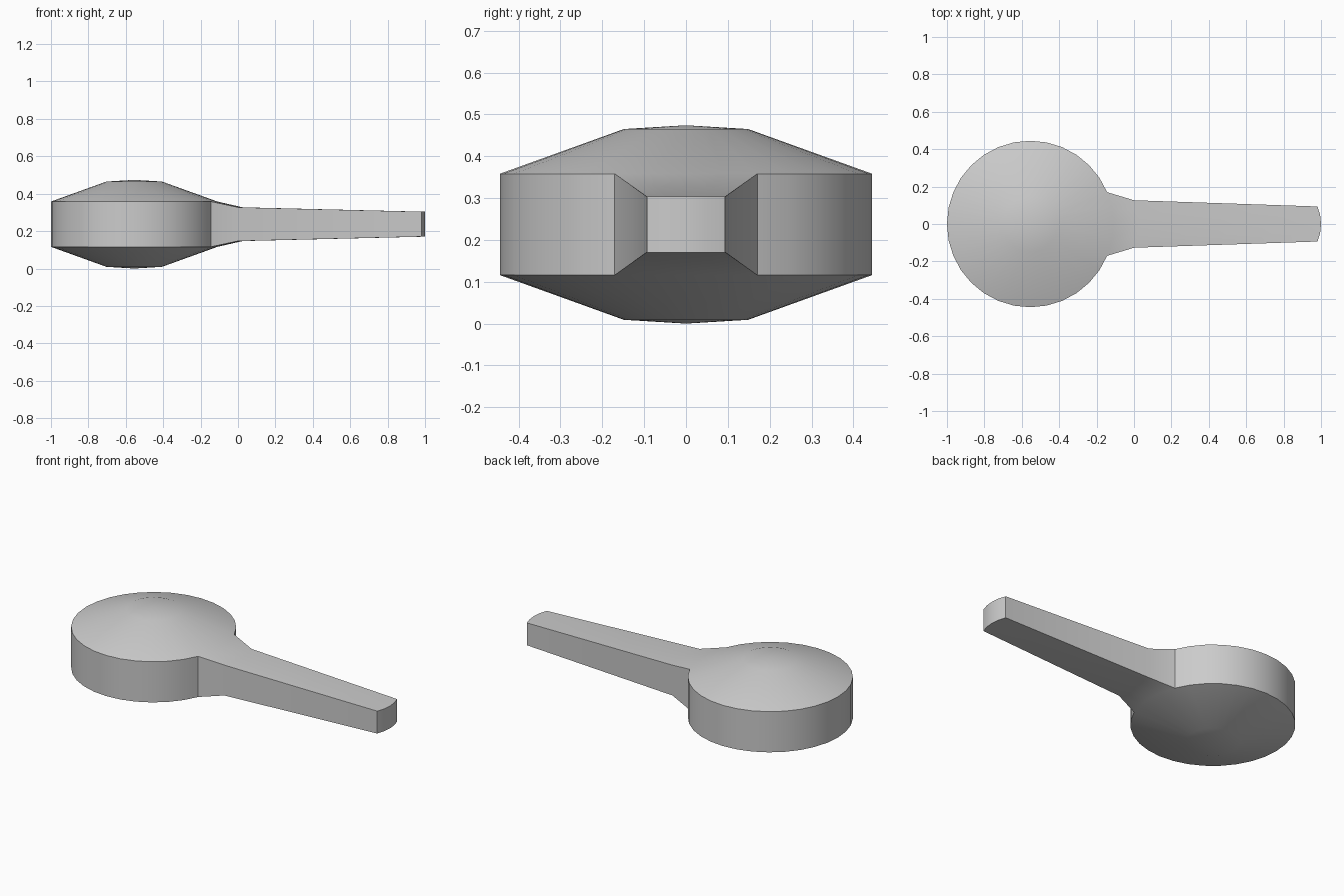
import bpy, bmesh
from math import cos, sin, pi, radians

cube = bpy.data.objects.get("Cube")
if cube:
    bpy.data.objects.remove(cube, do_unlink=True)

SEGMENTS = 32
HEAD_X, RADIUS, MID_Z = -0.555, 0.445, 0.237
WALL, SHOULDER, APEX = 0.121, 0.228, 0.237   # half heights of the head
ARC = (-2, -1, 0, 1, 2)                      # rim columns that feed the handle

grey = bpy.data.materials.new("plain grey")
grey.use_nodes = True
colour = (0.6, 0.6, 0.6, 1)
grey.diffuse_color = colour
grey.node_tree.nodes["Principled BSDF"].inputs["Base Color"].default_value = colour

bm = bmesh.new()


def ring(radius, height):
    return [bm.verts.new((HEAD_X + radius * cos(2 * pi * i / SEGMENTS),
                          radius * sin(2 * pi * i / SEGMENTS), MID_Z + height))
            for i in range(SEGMENTS)]


# Round head: wall, sloping shoulder and shallow cap on both sides
rims = []
for side in (1, -1):
    rim = ring(RADIUS, side * WALL)
    inner = ring(RADIUS / 3, side * SHOULDER)
    tip = bm.verts.new((HEAD_X, 0, MID_Z + side * APEX))
    for i in range(SEGMENTS):
        j = (i + 1) % SEGMENTS
        bm.faces.new((rim[i], rim[j], inner[j], inner[i]))
        bm.faces.new((inner[i], inner[j], tip))
    rims.append(rim)
for i in range(SEGMENTS):
    if i not in (0, 1, SEGMENTS - 2, SEGMENTS - 1):
        j = (i + 1) % SEGMENTS
        bm.faces.new((rims[1][i], rims[1][j], rims[0][j], rims[0][i]))


# Handle: the open patch of wall, carried outward and scaled down
def section(scale, front_x):
    rows = []
    for side in (1, -1):
        row = []
        for i in ARC:
            a = 2 * pi * i / SEGMENTS
            row.append(bm.verts.new((front_x - scale * RADIUS * (1 - cos(a)),
                                     scale * RADIUS * sin(a),
                                     MID_Z + side * scale * WALL)))
        rows.append(row)
    return rows[0] + rows[1][::-1]


start = [rims[0][i] for i in ARC] + [rims[1][i] for i in reversed(ARC)]
loops = [start, section(0.745, 0.025), section(0.55, 1.0)]
for a, b in zip(loops, loops[1:]):
    for i in range(len(a)):
        j = (i + 1) % len(a)
        bm.faces.new((a[i], a[j], b[j], b[i]))
end = loops[-1]
for i in range(4):
    bm.faces.new((end[i], end[i + 1], end[8 - i], end[9 - i]))

bmesh.ops.recalc_face_normals(bm, faces=bm.faces)
mesh = bpy.data.meshes.new("round_head_and_handle")
bm.to_mesh(mesh)
bm.free()
mesh.materials.append(grey)
paddle = bpy.data.objects.new("round_head_and_handle", mesh)
bpy.context.collection.objects.link(paddle)

# Smooth the round surfaces, keep the rims and handle edges sharp
bpy.context.view_layer.objects.active = paddle
paddle.select_set(True)
bpy.ops.object.shade_smooth_by_angle(angle=radians(30))
